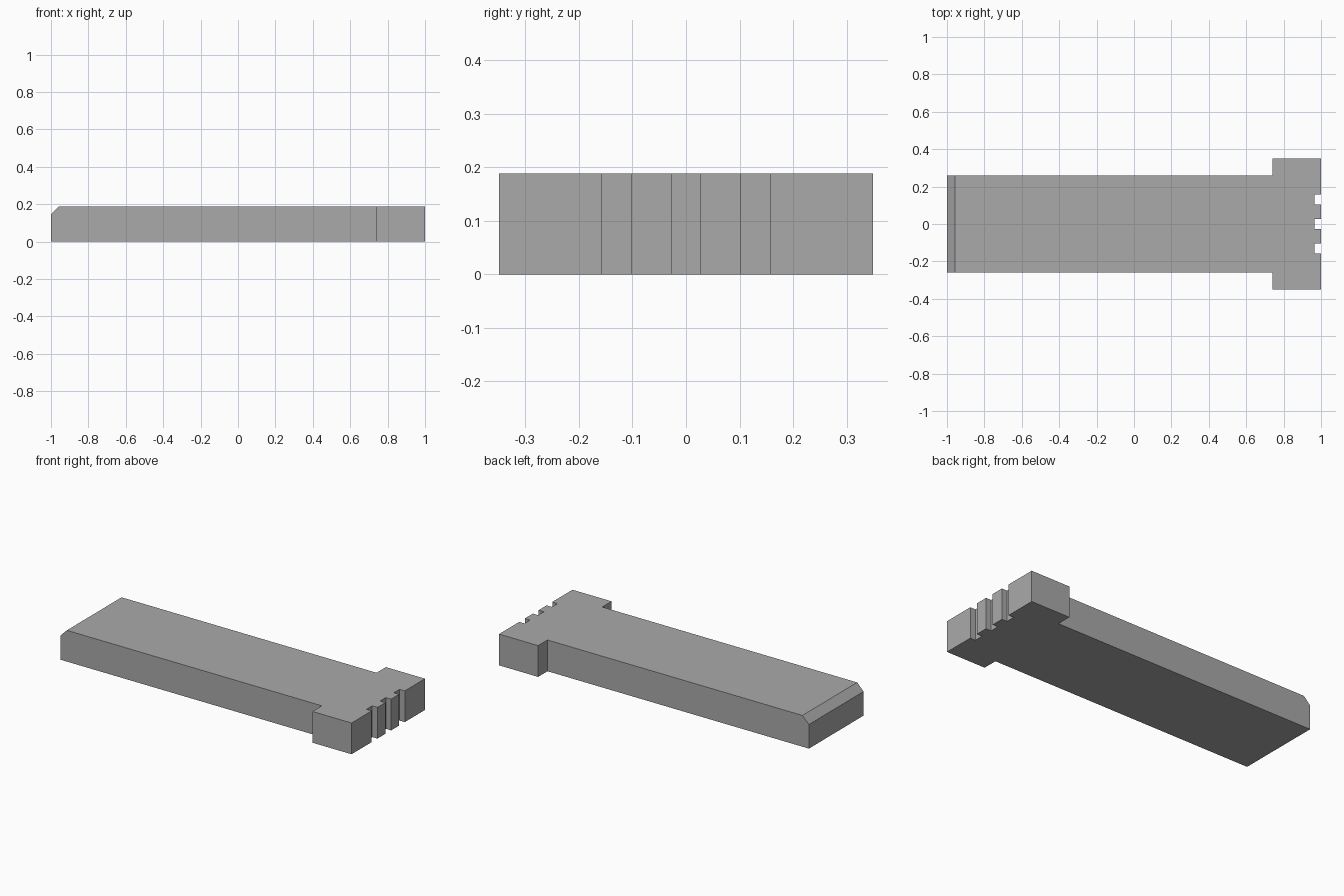
import bpy
import bmesh

cube = bpy.data.objects.get("Cube")
if cube:
    bpy.data.objects.remove(cube, do_unlink=True)

HEIGHT = 0.188
BODY_Y, HEAD_Y = 0.26, 0.349
HEAD_X, GROOVE_X = 0.74, 0.965
GROOVE_HALF, GROOVE_PITCH = 0.027, 0.13
BEVEL_X, BEVEL_Z = 0.043, 0.043

grey = bpy.data.materials.new("plain grey")
grey.use_nodes = True
colour = (0.4, 0.4, 0.4, 1)
grey.diffuse_color = colour
grey.node_tree.nodes["Principled BSDF"].inputs["Base Color"].default_value = colour

# Plan outline: narrow body, wide head, three grooves in the end
outline = [(-1, -BODY_Y), (HEAD_X, -BODY_Y), (HEAD_X, -HEAD_Y), (1, -HEAD_Y)]
for i in (-1, 0, 1):
    low, high = i * GROOVE_PITCH - GROOVE_HALF, i * GROOVE_PITCH + GROOVE_HALF
    outline += [(1, low), (GROOVE_X, low), (GROOVE_X, high), (1, high)]
outline += [(1, HEAD_Y), (HEAD_X, HEAD_Y), (HEAD_X, BODY_Y), (-1, BODY_Y)]

# Extrude the outline upward
bm = bmesh.new()
base = bm.faces.new([bm.verts.new((x, y, 0)) for x, y in outline])
top = bmesh.ops.extrude_face_region(bm, geom=[base], use_keep_orig=True)
for v in top["geom"]:
    if isinstance(v, bmesh.types.BMVert):
        v.co.z = HEIGHT

# Slice off the upper edge of the plain end
bmesh.ops.bisect_plane(
    bm, geom=bm.verts[:] + bm.edges[:] + bm.faces[:],
    plane_co=(-1, 0, HEIGHT - BEVEL_Z), plane_no=(-BEVEL_Z, 0, BEVEL_X),
    clear_outer=True)
bmesh.ops.holes_fill(bm, edges=[e for e in bm.edges if e.is_boundary], sides=0)
bmesh.ops.recalc_face_normals(bm, faces=bm.faces[:])

mesh = bpy.data.meshes.new("notched_bar")
bm.to_mesh(mesh)
bm.free()
mesh.materials.append(grey)
bar = bpy.data.objects.new("notched_bar", mesh)
bpy.context.scene.collection.objects.link(bar)
